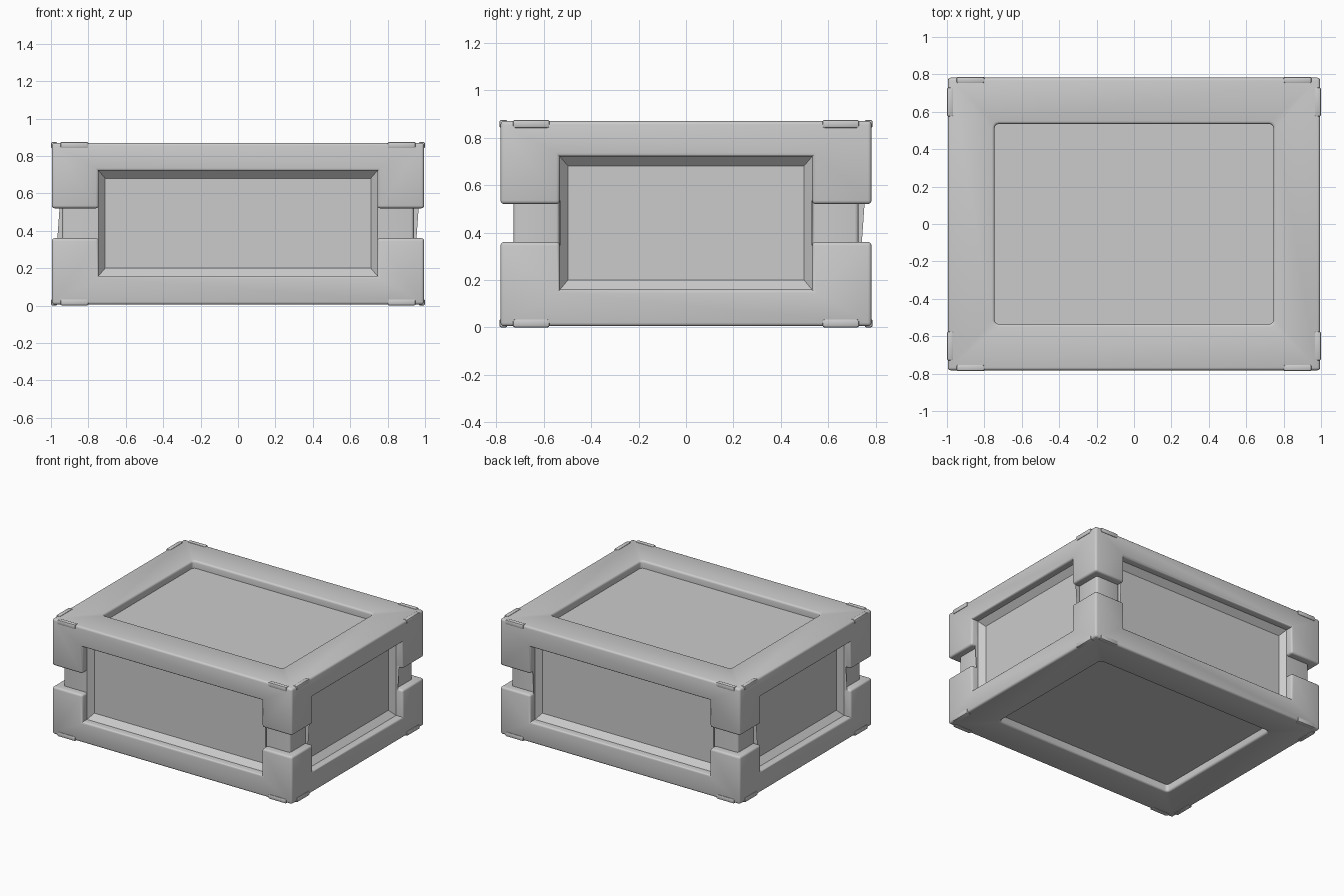
import bpy, bmesh, math
from mathutils import Matrix, Vector

if "Cube" in bpy.data.objects:
    bpy.data.objects.remove(bpy.data.objects["Cube"])

HX, HY, Z0, Z1 = 0.995, 0.782, 0.005, 0.87
ZC = (Z0 + Z1) / 2
SHELL, DEEP = 0.055, 0.095


def new_object(name, bm):
    bmesh.ops.recalc_face_normals(bm, faces=bm.faces)
    me = bpy.data.meshes.new(name)
    bm.to_mesh(me)
    bm.free()
    ob = bpy.data.objects.new(name, me)
    bpy.context.collection.objects.link(ob)
    return ob


def box(bm, lo, hi):
    lo, hi = Vector(lo), Vector(hi)
    m = Matrix.Translation((lo + hi) / 2) @ Matrix.Diagonal((*(hi - lo), 1))
    return bmesh.ops.create_cube(bm, size=1, matrix=m)["verts"]


def rounded_rect(a, b, r):
    """Outline of half-size a x b; r = 0 gives plain corners."""
    if r == 0:
        return [(a, b), (-a, b), (-a, -b), (a, -b)]
    pts = []
    for k, (sx, sy) in enumerate([(1, 1), (-1, 1), (-1, -1), (1, -1)]):
        for i in range(4):
            t = math.pi / 2 * (k + i / 3)
            pts.append((sx * (a - r) + r * math.cos(t), sy * (b - r) + r * math.sin(t)))
    return pts


def pocket(rings, matrix, r=0):
    """Cutter lofted through (half_a, half_b, height) rings along local z."""
    bm = bmesh.new()
    loops = [[bm.verts.new(matrix @ Vector((u, v, h))) for u, v in rounded_rect(a, b, r)]
             for a, b, h in rings]
    for l0, l1 in zip(loops, loops[1:]):
        n = len(l0)
        for i in range(n):
            bm.faces.new((l0[i], l0[(i + 1) % n], l1[(i + 1) % n], l1[i]))
    bm.faces.new(loops[0])
    bm.faces.new(loops[-1])
    return new_object("pocket_cutter", bm)


# Solid crate block
bm = bmesh.new()
box(bm, (-HX, -HY, Z0), (HX, HY, Z1))
crate = new_object("crate_body", bm)
cutters = []

# Panel pockets on the four sides, with sloped inner borders
for turn in range(4):
    half, dist = ((0.745, HY), (0.532, HX))[turn % 2]
    m = (Matrix.Translation((0, 0, 0.44)) @ Matrix.Rotation(turn * math.pi / 2, 4, 'Z')
         @ Matrix.Rotation(math.pi / 2, 4, 'X') @ Matrix.Translation((0, 0, dist)))
    cutters.append(pocket([(half, 0.281, 0.1), (half, 0.281, -SHELL),
                           (half - 0.035, 0.24, -DEEP)], m))

# Shallow pockets in lid and base
for flip in (0, math.pi):
    m = (Matrix.Translation((0, 0, ZC)) @ Matrix.Rotation(flip, 4, 'X')
         @ Matrix.Translation((0, 0, (Z1 - Z0) / 2)))
    cutters.append(pocket([(0.745, 0.535, 0.1), (0.745, 0.535, -SHELL)], m, 0.022))

# Waist notch around the corners
for s in (-1, 1):
    for axis in (0, 1):
        lo, hi = [-1.2, -1.2, 0.36], [1.2, 1.2, 0.52]
        inner = s * ((HX, HY)[axis] - SHELL)
        lo[axis], hi[axis] = sorted((inner, s * 1.2))
        bm = bmesh.new()
        box(bm, lo, hi)
        cutters.append(new_object("notch_cutter", bm))

for c in cutters:
    c.hide_render = True
    mod = crate.modifiers.new("cut", 'BOOLEAN')
    mod.operation, mod.solver, mod.object = 'DIFFERENCE', 'EXACT', c
dg = bpy.context.evaluated_depsgraph_get()
bm = bmesh.new()
bm.from_object(crate, dg)
crate.modifiers.clear()
for c in cutters:
    bpy.data.objects.remove(c)

# Soften only the outward edges
bmesh.ops.remove_doubles(bm, verts=bm.verts, dist=1e-4)
bmesh.ops.dissolve_limit(bm, angle_limit=0.01, verts=bm.verts, edges=bm.edges)
sharp = [e for e in bm.edges if len(e.link_faces) == 2 and e.is_convex
         and e.calc_face_angle() > math.radians(60)]
bmesh.ops.bevel(bm, geom=sharp, offset=0.015, segments=3, profile=0.5,
                affect='EDGES', clamp_overlap=False)
bm.to_mesh(crate.data)
bm.free()

# Small wear pads along the top and bottom edges beside each corner
bm = bmesh.new()
P, T = 0.005, 0.035
for sx in (-1, 1):
    for sy in (-1, 1):
        for z in (Z0 - P, Z1 + P - T):
            for x0, x1, y0, y1 in ((0.80, 0.95, HY + P - T, HY + P),
                                   (HX + P - T, HX + P, 0.575, 0.73)):
                xs, ys = sorted((sx * x0, sx * x1)), sorted((sy * y0, sy * y1))
                box(bm, (xs[0], ys[0], z), (xs[1], ys[1], z + T))
bmesh.ops.bevel(bm, geom=bm.edges[:], offset=0.009, segments=2, profile=0.5, affect='EDGES')
pads = new_object("edge_pads", bm)

# Smooth shading with crisp edges
for ob in (crate, pads):
    bpy.ops.object.select_all(action='DESELECT')
    ob.select_set(True)
    bpy.context.view_layer.objects.active = ob
    bpy.ops.object.shade_smooth_by_angle(angle=math.radians(35))
